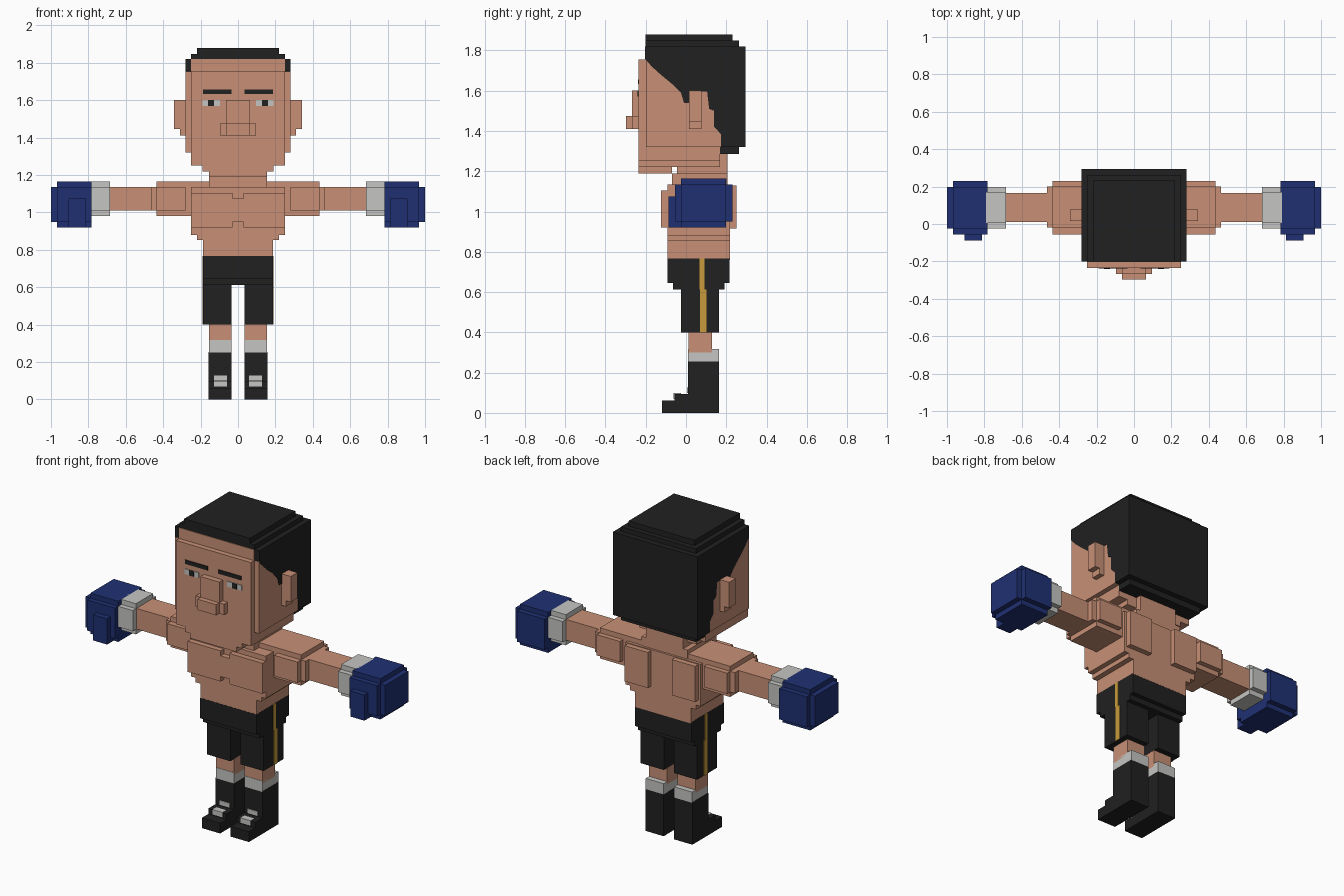
import bpy, bmesh

def material(name, rgb):
    m = bpy.data.materials.new(name)
    m.diffuse_color = (*rgb, 1)
    return m

SKIN = material("skin", (0.58, 0.28, 0.18))
BLACK = material("black", (0.015, 0.015, 0.015))
BLUE = material("glove blue", (0.014, 0.03, 0.17))
WHITE = material("off white", (0.56, 0.56, 0.55))
GOLD = material("gold", (0.58, 0.33, 0.045))

def finish(name, bm, mat):
    bmesh.ops.recalc_face_normals(bm, faces=bm.faces)
    me = bpy.data.meshes.new(name)
    bm.to_mesh(me)
    bm.free()
    me.materials.append(mat)
    ob = bpy.data.objects.new(name, me)
    bpy.context.collection.objects.link(ob)
    return ob

def add_box(bm, x0, x1, y0, y1, z0, z1):
    vs = bmesh.ops.create_cube(bm, size=1)["verts"]
    for v in vs:
        v.co.x = x1 if v.co.x > 0 else x0
        v.co.y = y1 if v.co.y > 0 else y0
        v.co.z = z1 if v.co.z > 0 else z0

def part(name, mat, *boxes):
    """One object from boxes given as x0, x1, y0, y1, z0, z1."""
    bm = bmesh.new()
    for b in boxes:
        add_box(bm, *b)
    return finish(name, bm, mat)

def pair(name, mat, *boxes):
    """The same boxes on the right (+x) and mirrored on the left."""
    part(name + "_right", mat, *boxes)
    part(name + "_left", mat, *[(-b[1], -b[0], *b[2:]) for b in boxes])

def prism(name, mat, outline, half_width):
    """Side outline (y, z) extruded across x."""
    bm = bmesh.new()
    face = bm.faces.new([bm.verts.new((-half_width, y, z)) for y, z in outline])
    ext = bmesh.ops.extrude_face_region(bm, geom=[face])["geom"]
    for v in ext:
        if isinstance(v, bmesh.types.BMVert):
            v.co.x = half_width
    return finish(name, bm, mat)

# Head
part("head", SKIN,
     (-.28, .28, -.199, .25, 1.32, 1.80),
     (-.25, .25, -.20, .17, 1.25, 1.33))
part("face_plate", SKIN, (-.25, .25, -.235, -.19, 1.25, 1.755))
part("forehead", SKIN, (-.25, .25, -.204, -.19, 1.75, 1.82))
part("chin", SKIN,
     (-.19, .19, -.235, .17, 1.22, 1.26),
     (-.155, .155, -.235, -.07, 1.19, 1.23))
part("nose", SKIN,
     (-.063, .063, -.268, -.23, 1.41, 1.60),
     (-.095, .095, -.268, -.23, 1.41, 1.475),
     (-.063, .063, -.298, -.23, 1.41, 1.475))
pair("ear", SKIN,
     (.27, .342, .015, .077, 1.445, 1.60),
     (.27, .31, .015, .077, 1.41, 1.46))

# Hair: slanted side hairline, stepped crown and nape
prism("hair", BLACK, [
    (-.20, 1.82), (-.20, 1.755), (-.17, 1.72), (-.12, 1.675), (-.065, 1.63),
    (-.025, 1.59), (-.01, 1.54), (.02, 1.54), (.02, 1.595), (.105, 1.595),
    (.115, 1.51), (.14, 1.50), (.14, 1.42), (.173, 1.385), (.173, 1.32),
    (.295, 1.32), (.295, 1.82)], .282)
part("hair_crown", BLACK,
     (-.25, .25, -.20, .262, 1.80, 1.848),
     (-.22, .22, -.20, .232, 1.83, 1.88))
part("hair_nape", BLACK, (-.25, .25, .17, .262, 1.285, 1.33))

# Eyes and brows as thin plates on the face
pair("eye_white", WHITE, (.095, .19, -.239, -.232, 1.57, 1.602))
pair("pupil", BLACK, (.128, .16, -.241, -.232, 1.57, 1.602))
pair("eyebrow", BLACK, (.035, .187, -.239, -.232, 1.632, 1.656))

# Neck and torso
part("neck", SKIN,
     (-.125, .125, -.045, .205, 1.10, 1.285),
     (-.155, .155, -.07, .205, 1.13, 1.19))
part("torso", SKIN,
     (-.25, .25, -.092, .218, .88, 1.135),
     (-.22, .22, -.092, .218, .853, .89),
     (-.187, .187, -.092, .218, .76, .86),
     (-.32, .32, -.02, .20, 1.04, 1.165))
part("chest", SKIN,
     (-.25, -.03, -.124, -.08, .92, 1.105),
     (.03, .25, -.124, -.08, .92, 1.105),
     (-.03, .03, -.124, -.08, .95, 1.075))
pair("back_muscle", SKIN, (.08, .235, .20, .25, .915, 1.13))

# Arms
pair("shoulder", SKIN,
     (.24, .435, -.02, .20, .98, 1.165),
     (.28, .435, -.055, .23, 1.01, 1.135),
     (.42, .466, -.02, .20, 1.01, 1.135))
pair("arm", SKIN, (.44, .70, .01, .165, 1.01, 1.135))
pair("glove_cuff", WHITE,
     (.685, .79, -.025, .198, 1.01, 1.135),
     (.685, .79, .005, .168, .98, 1.165))
pair("glove", BLUE,
     (.782, .968, -.055, .23, .95, 1.135),
     (.782, .968, -.025, .198, .92, 1.165),
     (.95, 1.0, -.025, .198, .95, 1.135))
pair("glove_thumb", BLUE, (.812, .906, -.088, -.02, .92, 1.075))

# Shorts with a side stripe
part("shorts", BLACK,
     (-.188, .188, -.093, .217, .645, .767),
     (-.188, .188, -.065, .19, .612, .66))
pair("shorts_leg", BLACK, (.034, .188, -.025, .163, .40, .62))
pair("shorts_stripe", GOLD,
     (.185, .191, .066, .091, .612, .767),
     (.185, .191, .07, .103, .40, .612))

# Legs, socks and boots
pair("calf", SKIN, (.035, .155, .012, .13, .30, .41))
pair("sock", WHITE, (.035, .155, .01, .163, .252, .317))
pair("boot", BLACK,
     (.035, .157, .01, .163, 0, .254),
     (.035, .157, -.058, .02, 0, .095),
     (.035, .157, -.12, -.05, 0, .062))
pair("boot_lace", WHITE,
     (.06, .127, .006, .012, .10, .127),
     (.06, .127, -.062, -.056, .068, .097),
     (.06, .127, -.062, -.025, .092, .098))
